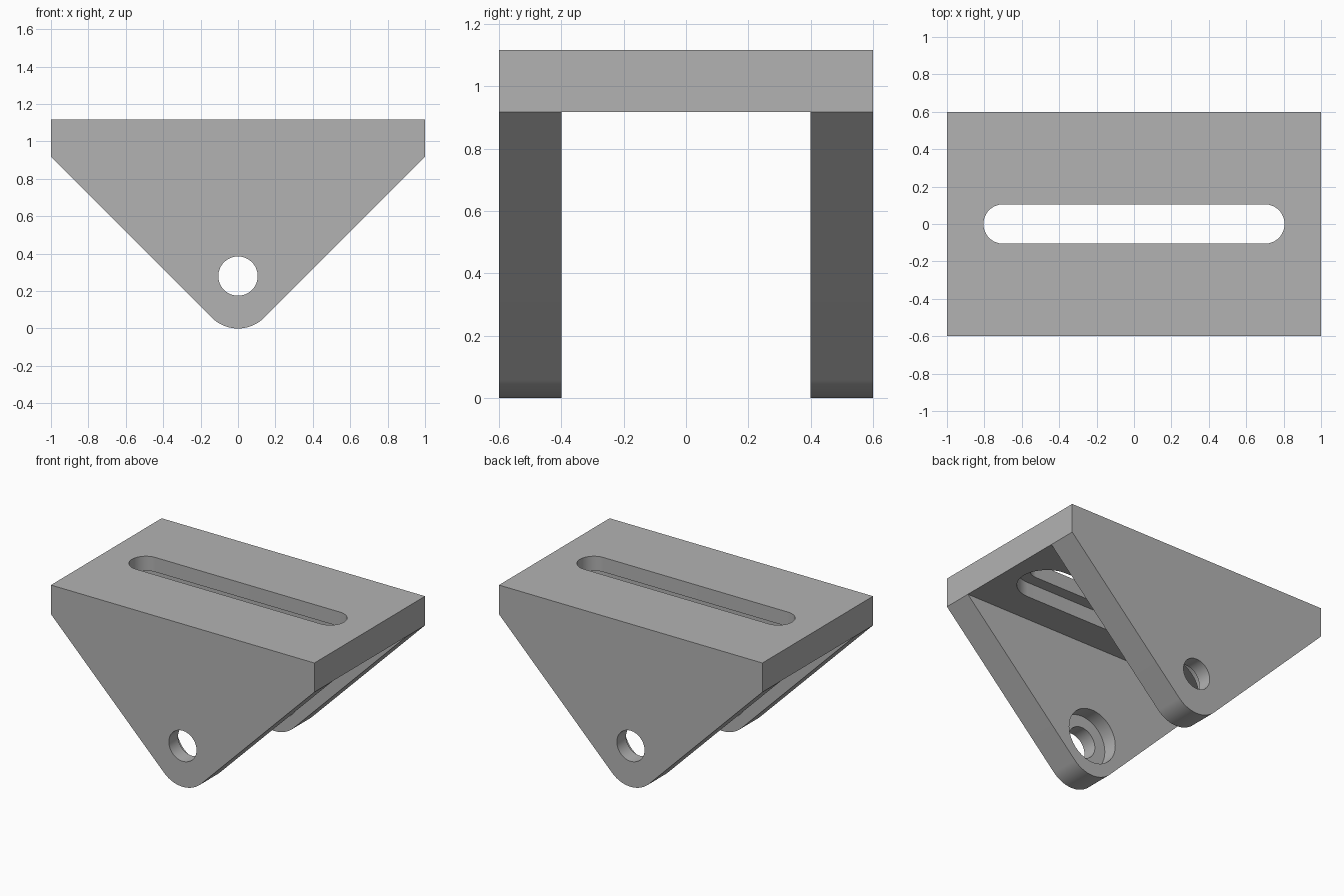
import bpy, bmesh
from math import pi, sin, cos, sqrt
from mathutils import Matrix, Vector

cube = bpy.data.objects.get("Cube")
if cube:
    bpy.data.objects.remove(cube, do_unlink=True)

HALF_LENGTH, HALF_WIDTH, HEIGHT, THICK = 1.0, 0.6, 1.117, 0.2
UNDERSIDE = HEIGHT - THICK
INNER = HALF_WIDTH - THICK
TIP_RADIUS, PIN_Z = 0.2, 0.28
HOLE_RADIUS, RECESS_RADIUS, RECESS_DEPTH = 0.105, 0.185, 0.1
SLOT_REACH = 0.7

grey = bpy.data.materials.new("plain grey")
grey.use_nodes = True
colour = (0.45, 0.45, 0.45, 1)
grey.diffuse_color = colour
grey.node_tree.nodes["Principled BSDF"].inputs["Base Color"].default_value = colour


def arc(cx, cy, radius, start, end, steps):
    return [(cx + radius * cos(start + (end - start) * i / steps),
             cy + radius * sin(start + (end - start) * i / steps))
            for i in range(steps + 1)]


def prism(name, outline, low, high, upright=False):
    """Extrude an outline along z, or along y when it is drawn upright in x and z."""
    bm = bmesh.new()
    base = bm.faces.new([bm.verts.new((x, y, low)) for x, y in outline])
    top = bmesh.ops.extrude_face_region(bm, geom=[base])["geom"]
    bmesh.ops.translate(bm, vec=Vector((0, 0, high - low)),
                        verts=[v for v in top if isinstance(v, bmesh.types.BMVert)])
    if upright:
        bmesh.ops.rotate(bm, verts=bm.verts, matrix=Matrix.Rotation(pi / 2, 3, "X"))
    bmesh.ops.recalc_face_normals(bm, faces=bm.faces)
    mesh = bpy.data.meshes.new(name)
    bm.to_mesh(mesh)
    bm.free()
    obj = bpy.data.objects.new(name, mesh)
    bpy.context.collection.objects.link(obj)
    return obj


def stadium(radius):
    return (arc(SLOT_REACH, 0, radius, -pi / 2, pi / 2, 32)
            + arc(-SLOT_REACH, 0, radius, pi / 2, 3 * pi / 2, 32))


def circle(radius):
    return arc(0, PIN_Z, radius, 0, 2 * pi, 64)[:-1]


# Tapered body with a rounded lower tip
outline = (arc(0, TIP_RADIUS, TIP_RADIUS, -3 * pi / 4, -pi / 4, 32)
           + [(HALF_LENGTH, UNDERSIDE), (HALF_LENGTH, HEIGHT),
              (-HALF_LENGTH, HEIGHT), (-HALF_LENGTH, UNDERSIDE)])
bracket = prism("slotted_bracket", outline, -HALF_WIDTH, HALF_WIDTH, True)
bracket.data.materials.append(grey)

# Space between the legs, pin holes, plate slot and their inner recesses
gap = [(-2, -1), (2, -1), (2, UNDERSIDE), (-2, UNDERSIDE)]
recess_y = INNER + RECESS_DEPTH
cutters = [
    prism("leg_gap_cutter", gap, -INNER, INNER, True),
    prism("pin_hole_cutter", circle(HOLE_RADIUS), -1, 1, True),
    prism("pin_recess_cutter", circle(RECESS_RADIUS), -recess_y, recess_y, True),
    prism("slot_cutter", stadium(HOLE_RADIUS), UNDERSIDE - 0.1, HEIGHT + 0.1),
    prism("slot_recess_cutter", stadium(RECESS_RADIUS),
          UNDERSIDE - 0.1, UNDERSIDE + RECESS_DEPTH),
]
for cutter in cutters:
    cutter.hide_render = True
    cut = bracket.modifiers.new(cutter.name, "BOOLEAN")
    cut.operation = "DIFFERENCE"
    cut.solver = "EXACT"
    cut.object = cutter

# Apply the cuts and discard the cutters
bpy.context.view_layer.update()
evaluated = bracket.evaluated_get(bpy.context.evaluated_depsgraph_get())
finished = bpy.data.meshes.new_from_object(evaluated)
bracket.modifiers.clear()
bracket.data = finished
finished.materials.clear()
finished.materials.append(grey)
for cutter in cutters:
    bpy.data.objects.remove(cutter, do_unlink=True)

# Smooth curved walls, keep the machined edges crisp
bpy.ops.object.select_all(action="DESELECT")
bracket.select_set(True)
bpy.context.view_layer.objects.active = bracket
bpy.ops.object.shade_smooth_by_angle(angle=pi / 6)
